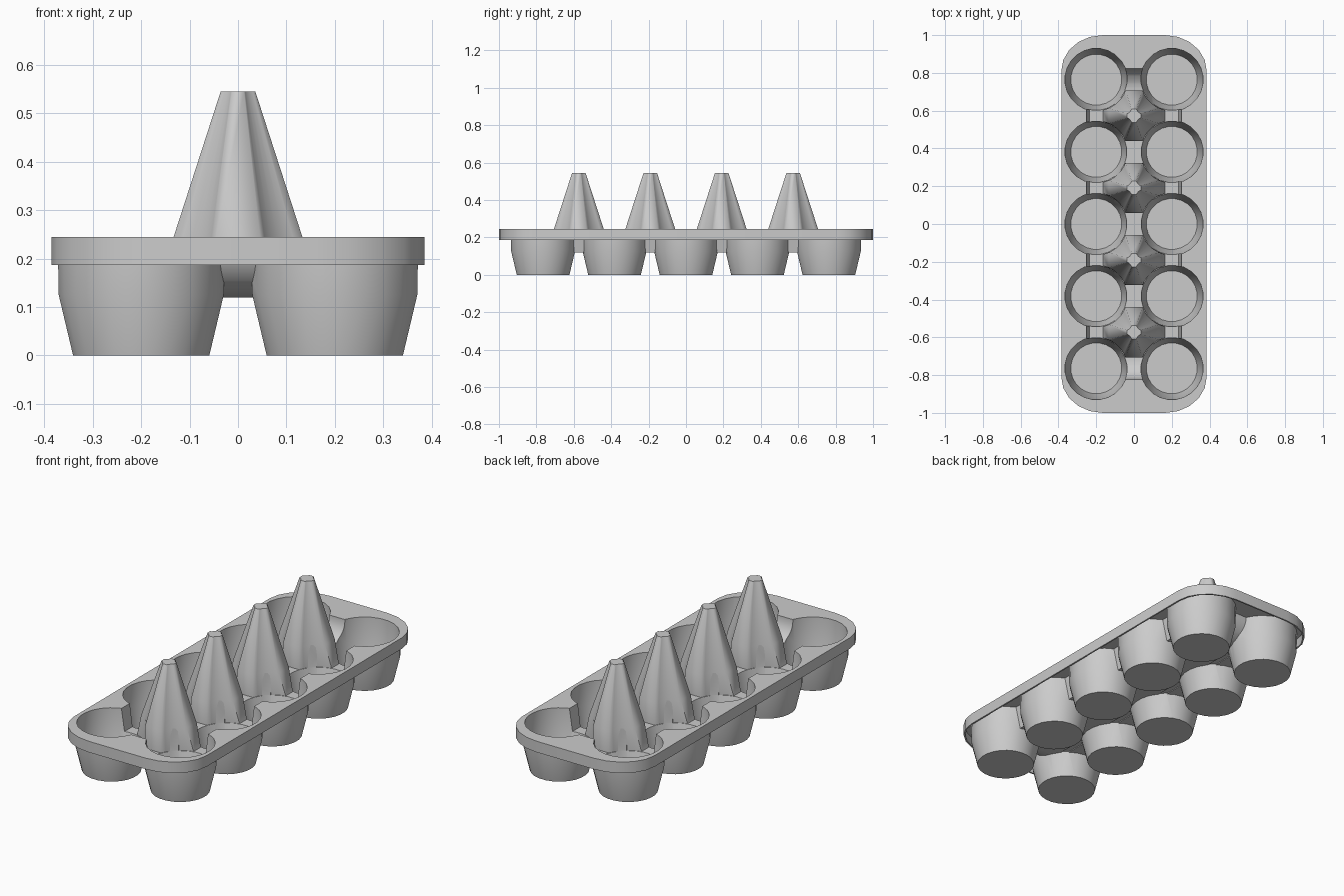
import bpy
import bmesh
from math import sin, cos, pi, atan2, sqrt

cube = bpy.data.objects.get("Cube")
if cube:
    bpy.data.objects.remove(cube, do_unlink=True)

PITCH_X, PITCH_Y = 0.2, 0.382     # cup spacing
RIM_TOP, RIM_LOW = 0.245, 0.187   # lip heights
FLOOR = 0.12                      # underside of the channels
WALL = 0.008

pulp = bpy.data.materials.new("grey_pulp")
pulp.use_nodes = True
pulp.diffuse_color = (0.6, 0.6, 0.6, 1)
pulp.node_tree.nodes["Principled BSDF"].inputs["Base Color"].default_value = (0.6, 0.6, 0.6, 1)


def loft(name, rings):
    """Solid skinned through closed rings that have equal point counts."""
    bm = bmesh.new()
    loops = [[bm.verts.new(p) for p in ring] for ring in rings]
    n = len(loops[0])
    for a, b in zip(loops, loops[1:]):
        for i in range(n):
            j = (i + 1) % n
            bm.faces.new((a[i], a[j], b[j], b[i]))
    bm.faces.new(loops[0][::-1])
    bm.faces.new(loops[-1])
    bmesh.ops.recalc_face_normals(bm, faces=bm.faces)
    mesh = bpy.data.meshes.new(name)
    bm.to_mesh(mesh)
    bm.free()
    mesh.materials.append(pulp)
    obj = bpy.data.objects.new(name, mesh)
    bpy.context.collection.objects.link(obj)
    return obj


def combine(target, tool, operation):
    """Apply a boolean and discard the tool."""
    mod = target.modifiers.new("cut", "BOOLEAN")
    mod.operation = operation
    mod.solver = "EXACT"
    mod.object = tool
    bpy.context.view_layer.objects.active = target
    bpy.ops.object.modifier_apply(modifier=mod.name)
    bpy.data.objects.remove(tool, do_unlink=True)


def smooth(obj, degrees):
    bpy.ops.object.select_all(action="DESELECT")
    obj.select_set(True)
    bpy.context.view_layer.objects.active = obj
    bpy.ops.object.shade_smooth_by_angle(angle=degrees * pi / 180)


def rim_ring(inset, z, steps=5):
    """Rectangle outline with elliptical corners."""
    rx, ry = 0.22 - inset, 0.19 - inset
    cx, cy = 0.385 - 0.22, 1 - 0.19
    points = []
    for q, (sx, sy) in enumerate([(1, 1), (-1, 1), (-1, -1), (1, -1)]):
        for i in range(steps + 1):
            a = (q + i / steps) * pi / 2
            points.append((sx * cx + rx * cos(a), sy * cy + ry * sin(a), z))
    return points


def cup(x, y, profile, segments=24):
    angles = [2 * pi * (i + 0.5) / segments for i in range(segments)]
    return loft("cup", [[(x + r * cos(a), y + r * sin(a), z) for a in angles]
                        for r, z in profile])


def centre_channel(inset, top, steps=8):
    """Long channel with quarter-round ends."""
    ry, rz = 0.13 - inset, RIM_TOP - FLOOR - inset
    outline = [(0.7 + ry, top)]
    for i in range(steps + 1):
        a = i / steps * pi / 2
        outline.append((0.7 + ry * cos(a), RIM_TOP - 0.006 - rz * sin(a) + 0.006 * sin(a)))
    outline += [(-y, z) for y, z in reversed(outline)]
    return loft("centre_channel", [[(x, y, z) for y, z in outline] for x in (-0.07, 0.07)])


def side_channel(side, y, inset, top):
    """Notch joining two neighbouring cups."""
    outline = [(0.1, top), (0.1, FLOOR + inset),
               (0.243 - inset, FLOOR + inset), (0.268 - inset, top)]
    return loft("side_channel", [[(side * x, y + dy, z) for x, z in outline]
                                 for dy in (-0.08, 0.08)])


def post_ring(x_end, y_end, z, scale=1, y0=0, steps=6):
    """Four-armed section, hollowed by the four cups around it."""
    cx, cy, r = PITCH_X, PITCH_Y / 2, 0.165
    a0 = atan2(-sqrt(r * r - (cx - x_end) ** 2), x_end - cx)
    a1 = atan2(y_end - cy, -sqrt(r * r - (cy - y_end) ** 2))
    arc = []
    for i in range(steps + 1):
        a = a0 + (a1 - a0) * i / steps
        arc.append((cx + r * cos(a), cy + r * sin(a)))
    flipped = arc[::-1]
    section = (arc + [(-x, y) for x, y in flipped]
               + [(-x, -y) for x, y in arc] + [(x, -y) for x, y in flipped])
    return [(x * scale, y0 + y * scale, z) for x, y in section]


cups = [(s * PITCH_X, k * PITCH_Y) for s in (-1, 1) for k in range(-2, 3)]
posts = [(k + 0.5) * PITCH_Y for k in range(-2, 2)]
notches = [(s, y) for s in (-1, 1) for y in posts]

# Lip with a hollow underside
tray = loft("tray", [rim_ring(0, RIM_LOW), rim_ring(0, RIM_TOP)])
combine(tray, loft("lip_hollow", [rim_ring(WALL, 0.15), rim_ring(WALL, RIM_TOP - 0.01)]),
        "DIFFERENCE")

# Outer skins, then the matching cavities
for inset, top, operation in ((0, RIM_TOP - 0.005, "UNION"), (WALL, 0.3, "DIFFERENCE")):
    profile = [(0.142, 0), (0.172, 0.125), (0.174, top)]
    if inset:
        profile = [(0.135, WALL), (0.163, 0.13), (0.166, RIM_TOP), (0.166, top)]
    combine(tray, centre_channel(inset, top), operation)
    for s, y in notches:
        combine(tray, side_channel(s, y, inset, top), operation)
    for x, y in cups:
        combine(tray, cup(x, y, profile), operation)
smooth(tray, 30)

# Tapered posts along the middle
for i, y in enumerate(posts):
    post = loft(f"post_{i + 1}", [
        post_ring(0.165, 0.133, FLOOR + 0.004, y0=y),
        post_ring(0.133, 0.133, RIM_TOP, y0=y),
        post_ring(0.133, 0.133, 0.545, scale=0.27, y0=y)])
    smooth(post, 68)
